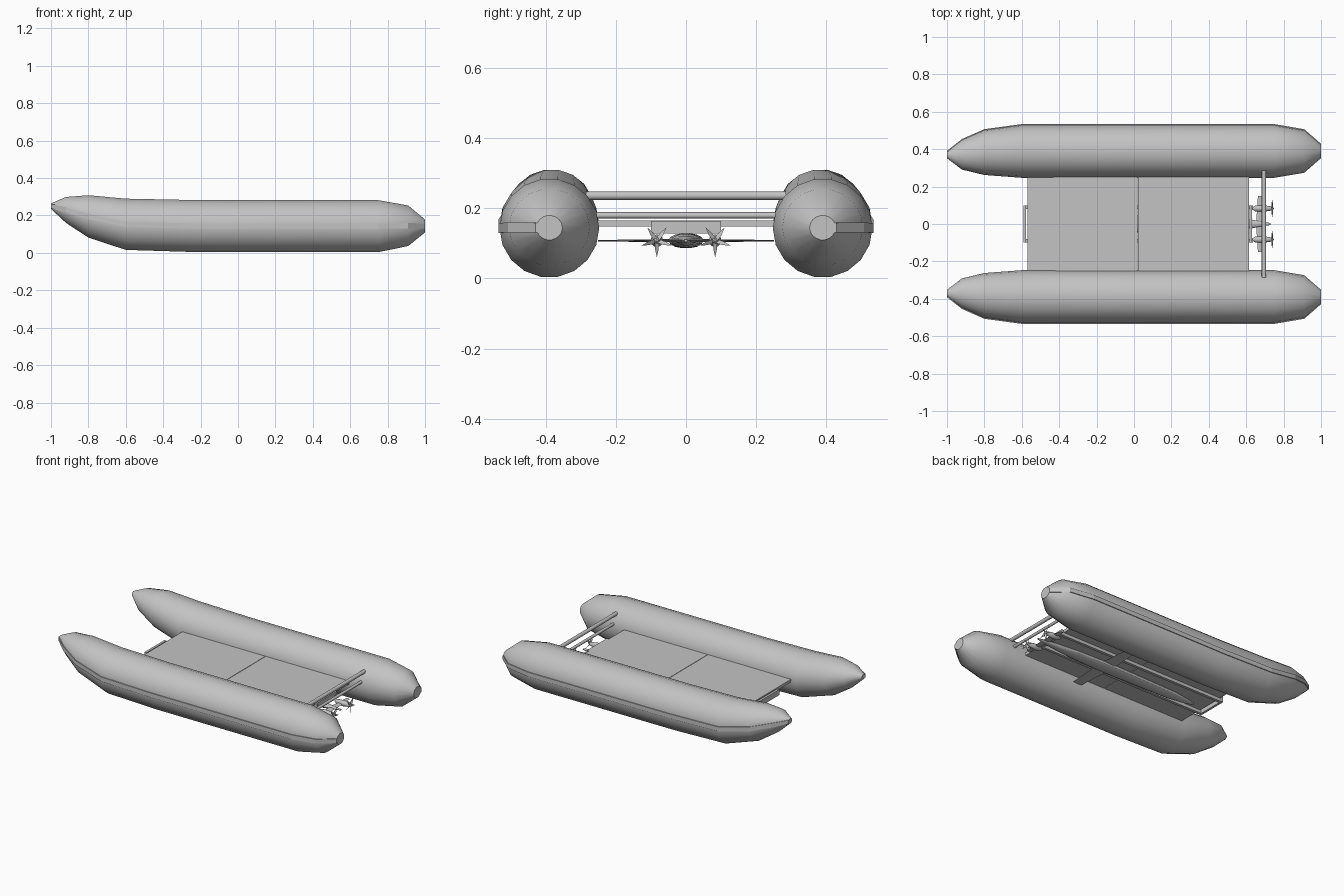
import bpy, bmesh
from math import cos, sin, pi, radians
from mathutils import Vector, Matrix

cube = bpy.data.objects.get("Cube")
if cube:
    bpy.data.objects.remove(cube, do_unlink=True)

grey = bpy.data.materials.new("light_grey")
grey.use_nodes = True
grey.diffuse_color = (0.55, 0.55, 0.55, 1)
grey.node_tree.nodes["Principled BSDF"].inputs["Base Color"].default_value = (0.55, 0.55, 0.55, 1)


def finish(name, bm, smooth=True):
    bmesh.ops.recalc_face_normals(bm, faces=bm.faces)
    mesh = bpy.data.meshes.new(name)
    bm.to_mesh(mesh)
    bm.free()
    mesh.materials.append(grey)
    obj = bpy.data.objects.new(name, mesh)
    bpy.context.collection.objects.link(obj)
    if smooth:
        bpy.ops.object.select_all(action="DESELECT")
        obj.select_set(True)
        bpy.context.view_layer.objects.active = obj
        bpy.ops.object.shade_smooth_by_angle(angle=radians(32))
    return obj


def loft(name, rings, smooth=True):
    """Skin a list of equal-length point rings and cap both ends."""
    bm = bmesh.new()
    loops = [[bm.verts.new(p) for p in ring] for ring in rings]
    n = len(loops[0])
    for a, b in zip(loops, loops[1:]):
        for i in range(n):
            j = (i + 1) % n
            bm.faces.new((a[i], a[j], b[j], b[i]))
    bm.faces.new(loops[0])
    bm.faces.new(loops[-1])
    return finish(name, bm, smooth)


def oval(x, y, z, ry, rz, n):
    return [(x, y + ry * cos(2 * pi * i / n), z + rz * sin(2 * pi * i / n)) for i in range(n)]


def box(name, x0, x1, y0, y1, z0, z1):
    bm = bmesh.new()
    bmesh.ops.create_cube(bm, size=1)
    for v in bm.verts:
        v.co = Vector(((x0 + x1) / 2 + v.co.x * (x1 - x0),
                       (y0 + y1) / 2 + v.co.y * (y1 - y0),
                       (z0 + z1) / 2 + v.co.z * (z1 - z0)))
    return finish(name, bm, False)


def cross_tube(name, x, z, r, half):
    ring = lambda y: [(x + r * cos(2 * pi * i / 12), y, z + r * sin(2 * pi * i / 12)) for i in range(12)]
    return loft(name, [ring(-half), ring(half)])


# Hull stations: x, centre y, centre z, half width, half height
STATIONS = [
    (-1.0, 0.37, 0.25, 0.018, 0.015), (-0.92, 0.371, 0.23, 0.08, 0.07),
    (-0.8, 0.383, 0.195, 0.121, 0.115), (-0.6, 0.389, 0.153, 0.142, 0.139),
    (-0.25, 0.389, 0.144, 0.142, 0.141), (0.75, 0.389, 0.143, 0.142, 0.141),
    (0.91, 0.389, 0.145, 0.115, 0.11), (1.0, 0.389, 0.144, 0.037, 0.035)]

for side, s in (("left", 1), ("right", -1)):
    # Inflated tube
    loft(side + "_pontoon", [oval(x, s * y, z, ry, rz, 18) for x, y, z, ry, rz in STATIONS])
    # Rubbing strake along the outer side
    strake = []
    for x, y, z, ry, rz in STATIONS:
        h = min(0.014, rz * 0.8)
        inner, outer = s * (y + ry * 0.8), s * (y + ry + 0.003)
        strake.append([(x, inner, z - h), (x, outer, z - h), (x, outer, z + h), (x, inner, z + h)])
    loft(side + "_rubbing_strake", strake, False)

# Deck panels with a seam between them
box("front_deck_panel", -0.57, 0.019, -0.255, 0.255, 0.147, 0.165)
box("rear_deck_panel", 0.022, 0.615, -0.255, 0.255, 0.147, 0.165)

# Stern crossbars
cross_tube("upper_stern_bar", 0.695, 0.235, 0.012, 0.285)
cross_tube("lower_stern_bar", 0.695, 0.179, 0.009, 0.275)

# Cradle rails under the deck, with end pieces
for side, s in (("left", 1), ("right", -1)):
    y = s * 0.09
    box(side + "_cradle_rail", -0.585, 0.635, y - 0.009, y + 0.009, 0.127, 0.147)
box("front_cradle_bar", -0.592, -0.577, -0.1, 0.1, 0.127, 0.163)
box("rear_cradle_bar", 0.617, 0.632, -0.1, 0.1, 0.127, 0.163)

# Slender towed craft hung beneath the deck
BODY = [(-0.45, 0.006, 0.005), (-0.4, 0.022, 0.013), (-0.28, 0.038, 0.02), (0.2, 0.05, 0.022),
        (0.45, 0.042, 0.02), (0.62, 0.025, 0.014), (0.73, 0.005, 0.004)]
loft("craft_body", [oval(x, 0, 0.107, ry, rz, 14) for x, ry, rz in BODY])


def foil(name, x, chord, tip, half, z, thick):
    """Thin tapered wing across the hull line."""
    rings = []
    for y, c, t in ((-half, tip, thick * 0.4), (0, chord, thick), (half, tip, thick * 0.4)):
        rings.append([(x - c / 2, y, z), (x - c / 5, y, z + t / 2), (x + c / 2, y, z), (x - c / 5, y, z - t / 2)])
    return loft(name, rings, False)


foil("main_wing", 0.22, 0.1, 0.06, 0.25, 0.107, 0.01)
foil("tail_wing", 0.675, 0.045, 0.025, 0.15, 0.107, 0.01)

# Rear motors and their propellers
POD = [(0.63, 0.005), (0.65, 0.016), (0.69, 0.018), (0.735, 0.011), (0.748, 0.003)]
for side, s in (("left", 1), ("right", -1)):
    y, z = s * 0.083, 0.107
    loft(side + "_motor_pod", [oval(x, y, z, r, r, 12) for x, r in POD])
    bm = bmesh.new()
    for k in range(5):
        spin = Matrix.Translation((0.738, y, z)) @ Matrix.Rotation(2 * pi * k / 5 + pi, 4, "X")
        root = [(-0.004, -0.006, 0.005), (0.004, 0.006, 0.005), (0.003, 0.005, 0.025), (0, 0, 0.047), (-0.003, -0.005, 0.025)]
        blade = bm.faces.new([bm.verts.new(spin @ Vector(p)) for p in root])
        # Give each blade a little thickness
        new = bmesh.ops.extrude_face_region(bm, geom=[blade])["geom"]
        bmesh.ops.translate(bm, verts=[g for g in new if isinstance(g, bmesh.types.BMVert)], vec=(0.002, 0, 0))
    finish(side + "_propeller", bm, False)
